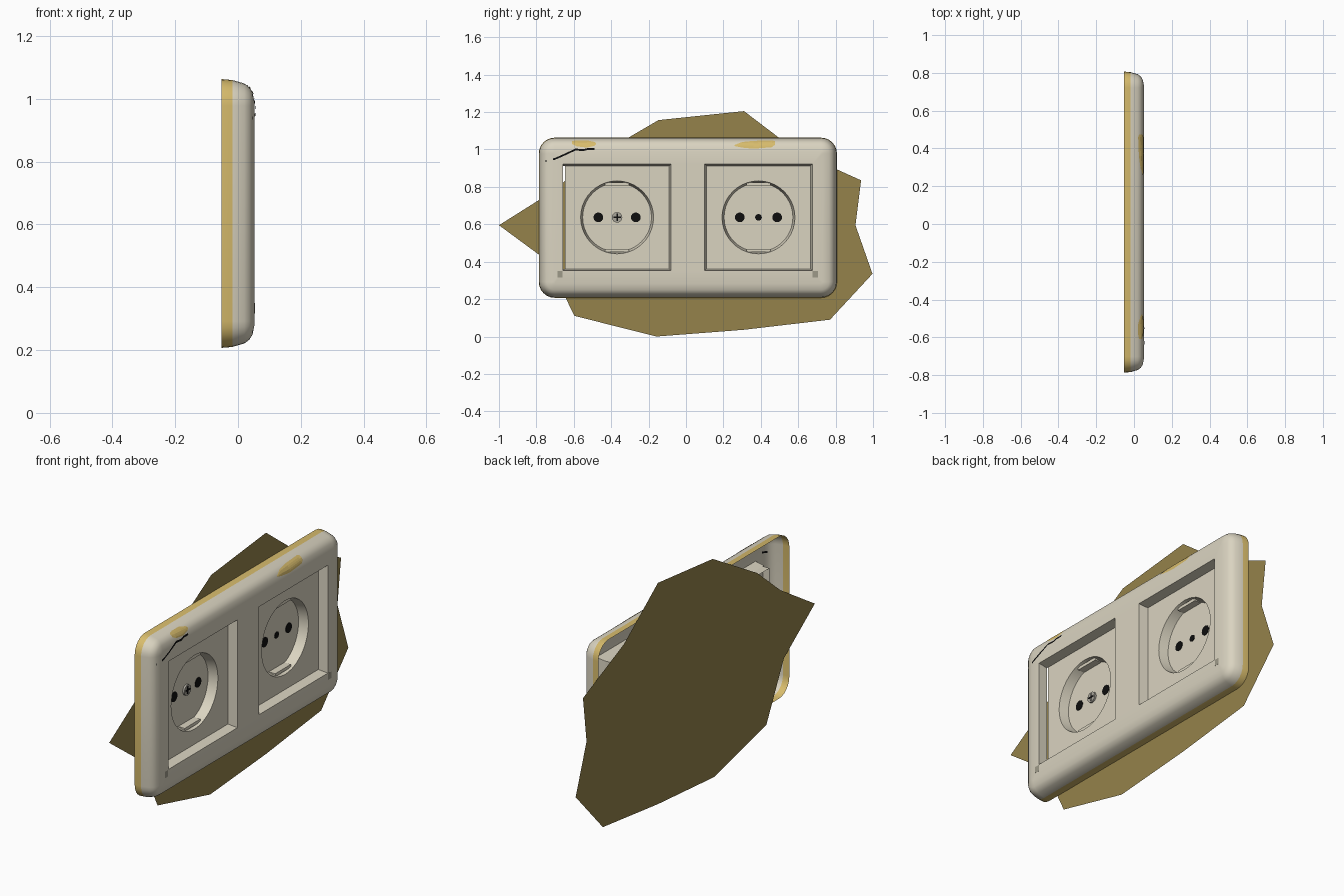
import bpy, bmesh, math

if "Cube" in bpy.data.objects:
    bpy.data.objects.remove(bpy.data.objects["Cube"])

def material(name, rgb):
    m = bpy.data.materials.new(name)
    m.diffuse_color = (*rgb, 1)
    m.use_nodes = True
    m.node_tree.nodes["Principled BSDF"].inputs["Base Color"].default_value = m.diffuse_color
    return m

CREAM = material("cream_plastic", (0.70, 0.655, 0.53))
YELLOW = material("yellowed_edge", (0.68, 0.50, 0.15))
STAIN = material("brown_stain", (0.30, 0.225, 0.07))
BLACK = material("black", (0.004, 0.004, 0.004))
GRIME = material("grey_grime", (0.34, 0.32, 0.25))
METAL = material("screw_metal", (0.40, 0.38, 0.33))

FRONT, BACK = 0.053, -0.053       # x limits
CY, CZ, HW, HH = 0.01, 0.635, 0.797, 0.428   # cover plate centre and half sizes
PANEL, FLOOR = 0.004, -0.046      # panel face and socket floor
# cover edge profile: (inset, x)
PROFILE = [(0, BACK), (0.003, -0.018), (0.014, 0.02), (0.026, 0.036),
           (0.042, 0.046), (0.075, FRONT)]

def finish(name, bm, mats, smooth=None, recalc=True):
    if recalc:
        bmesh.ops.recalc_face_normals(bm, faces=bm.faces)
    me = bpy.data.meshes.new(name)
    bm.to_mesh(me)
    bm.free()
    for m in mats:
        me.materials.append(m)
    ob = bpy.data.objects.new(name, me)
    bpy.context.collection.objects.link(ob)
    if smooth:
        bpy.ops.object.select_all(action='DESELECT')
        ob.select_set(True)
        bpy.context.view_layer.objects.active = ob
        bpy.ops.object.shade_smooth_by_angle(angle=math.radians(smooth))
    return ob

def ring(bm, pts, x):
    return [bm.verts.new((x, y, z)) for y, z in pts]

def bridge(bm, a, b):
    n = len(a)
    return [bm.faces.new((a[i], a[(i + 1) % n], b[(i + 1) % n], b[i])) for i in range(n)]

def fill(bm, *loops):
    edges = []
    for lp in loops:
        for i, v in enumerate(lp):
            w = lp[(i + 1) % len(lp)]
            edges.append(bm.edges.get((v, w)) or bm.edges.new((v, w)))
    bmesh.ops.triangle_fill(bm, use_beauty=True, use_dissolve=False, edges=edges, normal=(1, 0, 0))

def circle(cy, cz, r, n=40):
    return [(cy + r * math.cos(2 * math.pi * i / n), cz + r * math.sin(2 * math.pi * i / n))
            for i in range(n)]

def rect(y0, y1, z0, z1):
    return [(y0, z0), (y1, z0), (y1, z1), (y0, z1)]

def rounded(inset, r=0.085, seg=6):
    pts, rr = [], r - inset
    for k, (sy, sz) in enumerate([(1, 1), (-1, 1), (-1, -1), (1, -1)]):
        for i in range(seg + 1):
            a = math.pi / 2 * (k + i / seg)
            pts.append((CY + sy * (HW - r) + rr * math.cos(a),
                        CZ + sz * (HH - r) + rr * math.sin(a)))
    return pts

def prism(name, pts, x0, x1, mat, smooth=None):
    bm = bmesh.new()
    a, b = ring(bm, pts, x0), ring(bm, pts, x1)
    bridge(bm, a, b)
    bm.faces.new(a)
    bm.faces.new(b)
    return finish(name, bm, [mat], smooth)

def surface_x(y, z):
    d = min(HW - abs(y - CY), HH - abs(z - CZ))
    for (d0, x0), (d1, x1) in zip(PROFILE, PROFILE[1:]):
        if d <= d1:
            return x0 + (x1 - x0) * (d - d0) / (d1 - d0)
    return FRONT

def surface_strip(name, columns, mat, rows=5, lift=0.002):
    """Thin skin lying on the cover; columns are (y, z_low, z_high)."""
    bm = bmesh.new()
    grid = []
    for y, lo, hi in columns:
        zs = [lo + (hi - lo) * j / rows for j in range(rows + 1)]
        grid.append([bm.verts.new((surface_x(y, z) + lift, y, z)) for z in zs])
    for a, b in zip(grid, grid[1:]):
        for j in range(rows):
            bm.faces.new((a[j], b[j], b[j + 1], a[j + 1]))
    return finish(name, bm, [mat], recalc=False)

# wall stain behind the cover: irregular flat patch
stain = [(0.906, 0.595), (0.936, 0.835), (0.593, 0.99), (0.31, 1.205), (-0.147, 1.157),
         (-0.518, 0.941), (-0.711, 0.777), (-1.0, 0.595), (-0.742, 0.405), (-0.596, 0.11),
         (-0.157, 0.008), (0.31, 0.036), (0.77, 0.09), (0.997, 0.335)]
stain = [(y, 0 if z < 0.01 else z) for y, z in stain]
bm = bmesh.new()
bm.faces.new(ring(bm, stain, BACK))
finish("wall_stain", bm, [STAIN], recalc=False)

# window openings: y0, y1, gap on the left side
WINDOWS = [("left", -0.657, -0.08, True), ("right", 0.1, 0.675, False)]
Z0, Z1, T = 0.352, 0.922, 0.01

# cover plate: open-backed shell with two tapered windows
bm = bmesh.new()
loops = [ring(bm, rounded(d), x) for d, x in PROFILE]
for k, (a, b) in enumerate(zip(loops, loops[1:])):
    for f in bridge(bm, a, b):
        f.material_index = 1 if k == 0 else 0
holes = []
for side, y0, y1, gap in WINDOWS:
    h = ring(bm, rect(y0, y1, Z0, Z1), FRONT)
    inner = rect(y0 + (0 if gap else T), y1 - T, Z0 + T, Z1 - T)
    bridge(bm, h, ring(bm, inner, PANEL))
    holes.append(h)
fill(bm, loops[-1], *holes)
finish("cover_plate", bm, [CREAM, YELLOW], 35)

for side, y0, y1, gap in WINDOWS:
    cy, cz = (y0 + y1) / 2, 0.637
    # panel with round socket cup
    bm = bmesh.new()
    sq = rect(y0 + T, y1 - T, Z0 + T, Z1 - T)
    front = ring(bm, sq, PANEL)
    bridge(bm, front, ring(bm, sq, -0.035))
    rim = ring(bm, circle(cy, cz, 0.195), PANEL)
    base = ring(bm, circle(cy, cz, 0.184), FLOOR)
    bridge(bm, rim, base)
    bm.faces.new(base)
    fill(bm, front, rim)
    finish(side + "_socket_panel", bm, [CREAM], 30)
    # earth clips, pin holes
    for s, tag in ((1, "upper"), (-1, "lower")):
        za, zb = sorted((cz + s * 0.17, cz + s * 0.186))
        prism(f"{side}_{tag}_earth_clip", rect(cy - 0.065, cy + 0.065, za, zb),
              FLOOR, -0.008, CREAM)
        prism(f"{side}_{tag}_pin_hole", circle(cy + s * 0.1, cz, 0.026, 16),
              FLOOR, FLOOR + 0.002, BLACK)
    if gap:
        # centre screw with cross slot
        prism("centre_screw", circle(cy, cz, 0.028, 16), FLOOR, FLOOR + 0.01, METAL, 30)
        for n, (a, b) in {"slot_across": (0.02, 0.004), "slot_upright": (0.004, 0.02)}.items():
            prism("screw_" + n, rect(cy - a, cy + a, cz - b, cz + b),
                  FLOOR + 0.009, FLOOR + 0.012, BLACK)
    else:
        prism("centre_screw_hole", circle(cy, cz, 0.018, 14), FLOOR, FLOOR + 0.002, BLACK)
    # grime square by the lower outer corner
    g = y0 - 0.03 if gap else y1 + 0.002
    prism(side + "_grime_mark", rect(g, g + 0.028, 0.316, 0.35), FRONT, FRONT + 0.0005, GRIME)

# chipped spots on the upper edge
surface_strip("left_chip", [(-0.61, 1.03, 1.045), (-0.585, 1.017, 1.049), (-0.53, 1.01, 1.049),
                            (-0.49, 1.02, 1.04), (-0.48, 1.028, 1.034)], YELLOW)
surface_strip("right_chip", [(0.26, 1.018, 1.024), (0.30, 1.01, 1.04), (0.36, 1.004, 1.046),
                             (0.46, 1.012, 1.049), (0.475, 1.025, 1.045)], YELLOW)

# hairline crack
crack = [(-0.75, 0.938), (-0.70, 0.95), (-0.65, 0.972), (-0.59, 1.0), (-0.55, 0.996),
         (-0.525, 1.003), (-0.49, 1.003)]
surface_strip("crack", [(y, z - 0.005, z + 0.005) for y, z in crack], BLACK, 1)
